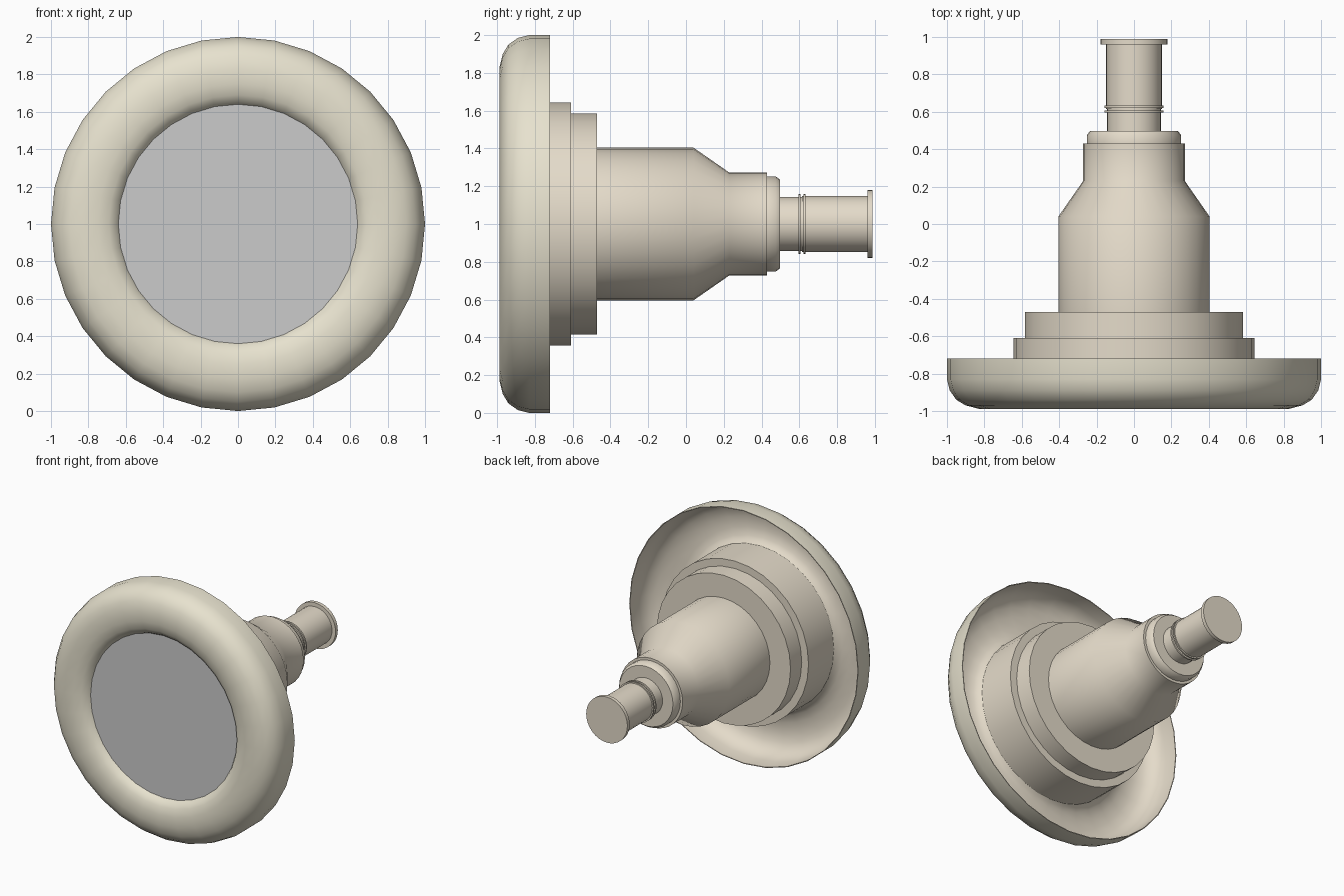
import bpy, bmesh, math

if "Cube" in bpy.data.objects:
    bpy.data.objects.remove(bpy.data.objects["Cube"])

SIDES = 32
AXIS_Z = 1.0


def material(name, rgb):
    m = bpy.data.materials.new(name)
    m.diffuse_color = (*rgb, 1)
    m.use_nodes = True
    m.node_tree.nodes["Principled BSDF"].inputs["Base Color"].default_value = m.diffuse_color
    return m


cream = material("cream", (0.80, 0.76, 0.62))
tan = material("tan", (0.78, 0.71, 0.59))


def lathe(name, profile, mat=None):
    """Revolve (radius, y) points about the y axis; radius 0 closes with a cap."""
    bm = bmesh.new()
    rings = []
    for r, y in profile:
        if r == 0:
            rings.append([bm.verts.new((0, y, AXIS_Z))] * SIDES)
        else:
            rings.append([bm.verts.new((r * math.cos(2 * math.pi * i / SIDES), y,
                                        AXIS_Z + r * math.sin(2 * math.pi * i / SIDES)))
                          for i in range(SIDES)])
    for a, b in zip(rings, rings[1:]):
        for i in range(SIDES):
            j = (i + 1) % SIDES
            bm.faces.new(list(dict.fromkeys((a[i], b[i], b[j], a[j]))))
    me = bpy.data.meshes.new(name)
    bm.to_mesh(me)
    bm.free()
    me.shade_smooth()
    me.set_sharp_from_angle(angle=math.radians(40))
    if mat:
        me.materials.append(mat)
    ob = bpy.data.objects.new(name, me)
    bpy.context.collection.objects.link(ob)
    return ob


# Rounded front flange, an open shell
lathe("front_flange", [(0.64, -0.925), (0.655, -0.948), (0.69, -0.972), (0.75, -0.986),
                       (0.83, -0.988), (0.90, -0.97), (0.95, -0.94), (0.985, -0.89),
                       (1.0, -0.83), (1.0, -0.72)], cream)

# Lining of the hollow flange, seen from behind
lathe("flange_lining", [(1.0, -0.72), (0.994, -0.72), (0.994, -0.83), (0.978, -0.887),
                        (0.945, -0.934), (0.897, -0.963), (0.83, -0.981), (0.75, -0.979),
                        (0.69, -0.965), (0.66, -0.944), (0.645, -0.925)], tan)

# Flat grey face set into the ring
lathe("front_disc", [(0, -0.925), (0.642, -0.925)])

# Stepped main body with tapered shoulder and collar
lathe("stepped_body", [(0.643, -0.925), (0.643, -0.61), (0.584, -0.61), (0.584, -0.47),
                       (0.404, -0.47), (0.404, 0.04), (0.272, 0.23), (0.272, 0.43),
                       (0.252, 0.43), (0.252, 0.475), (0.235, 0.498), (0, 0.498)], tan)

# Stem with end cap
lathe("stem", [(0.144, 0.498), (0.144, 0.615), (0.149, 0.615), (0.149, 0.96),
               (0.18, 0.96), (0.18, 0.988), (0, 0.988)], tan)

# Two thin stem rings
for k, y in enumerate((0.595, 0.621)):
    lathe(f"stem_ring_{k + 1}", [(0.14, y), (0.159, y), (0.159, y + 0.012), (0.14, y + 0.012)], tan)
